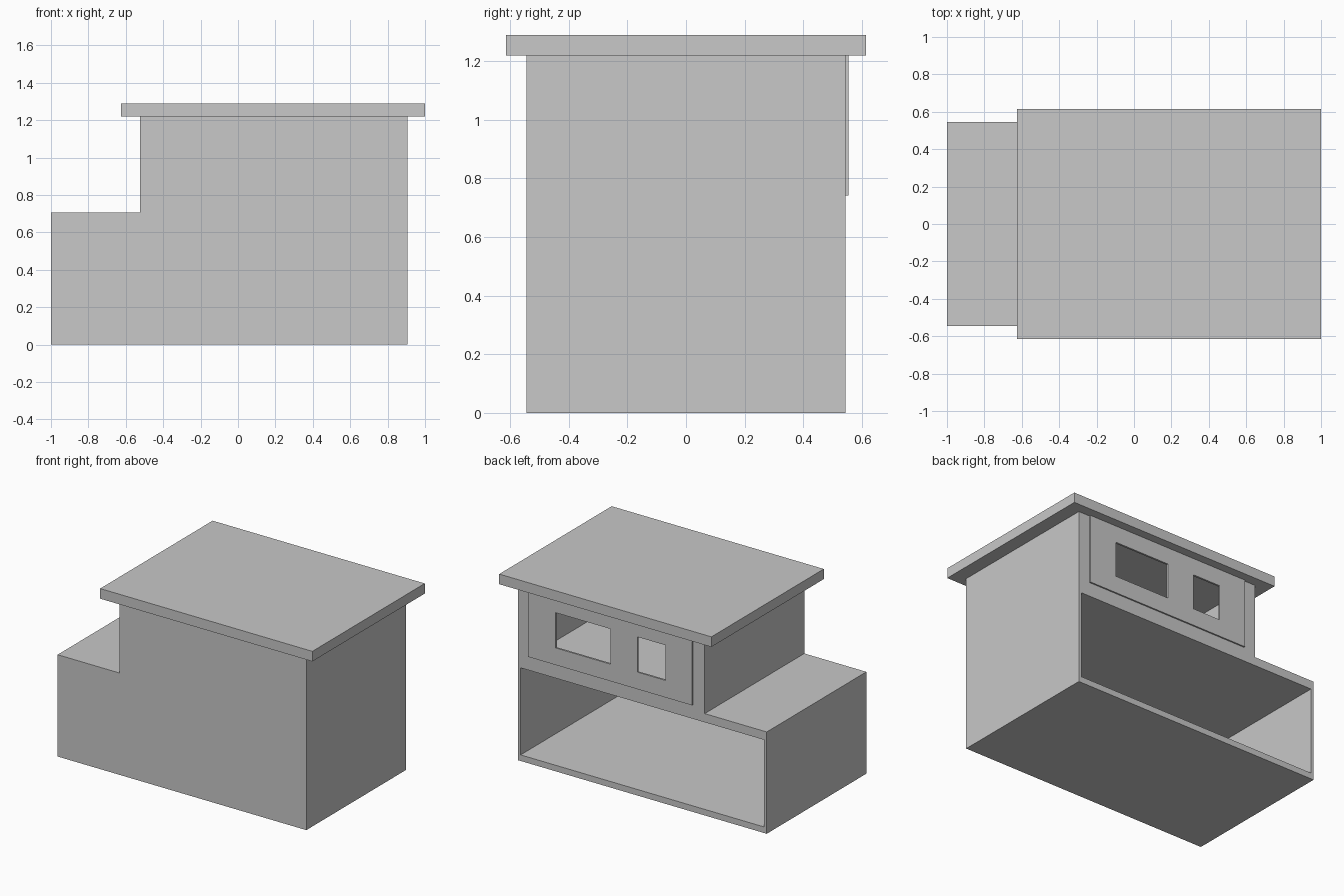
import bpy
import bmesh

default = bpy.data.objects.get("Cube")
if default:
    bpy.data.objects.remove(default, do_unlink=True)

grey = bpy.data.materials.new("light_grey")
grey.use_nodes = True
colour = (0.58, 0.58, 0.58, 1)
grey.diffuse_color = colour
grey.node_tree.nodes["Principled BSDF"].inputs["Base Color"].default_value = colour


def prism(name, outline, y0, y1):
    """Extrude an x-z outline along y."""
    bm = bmesh.new()
    face = bm.faces.new([bm.verts.new((x, y0, z)) for x, z in outline])
    result = bmesh.ops.extrude_face_region(bm, geom=[face])
    moved = [v for v in result["geom"] if isinstance(v, bmesh.types.BMVert)]
    bmesh.ops.translate(bm, verts=moved, vec=(0, y1 - y0, 0))
    bmesh.ops.recalc_face_normals(bm, faces=bm.faces)
    mesh = bpy.data.meshes.new(name)
    bm.to_mesh(mesh)
    bm.free()
    mesh.materials.append(grey)
    obj = bpy.data.objects.new(name, mesh)
    bpy.context.collection.objects.link(obj)
    return obj


def box(name, x0, x1, y0, y1, z0, z1):
    return prism(name, [(x0, z0), (x1, z0), (x1, z1), (x0, z1)], y0, y1)


def cut(obj, *bounds):
    """Remove a box-shaped volume from the object."""
    cutter = box("cutter", *bounds)
    cutter.hide_render = True
    mod = obj.modifiers.new("cut", "BOOLEAN")
    mod.operation = "DIFFERENCE"
    mod.solver = "EXACT"
    mod.object = cutter
    bpy.context.view_layer.objects.active = obj
    bpy.ops.object.modifier_apply(modifier=mod.name)
    bpy.data.objects.remove(cutter, do_unlink=True)


left, right, step = 0.905, -1.0, -0.525
depth, ledge, eaves, wall = 0.545, 0.705, 1.22, 0.02

# Stepped building shell
shell = prism("building_shell", [(right, 0), (left, 0), (left, eaves),
                                 (step, eaves), (step, ledge), (right, ledge)],
              -depth, depth)
# Lower room, open at the back
cut(shell, right + wall, left - wall, wall - depth, 0.7, 0.042, 0.645)
# Upper room, closed above by the roof
cut(shell, step + wall, left - wall, wall - depth, depth - wall, 0.685, 1.4)
# Opening behind the window panel
cut(shell, -0.435, 0.82, 0.4, 0.7, 0.742, 1.4)

# Window panel with a wide and a narrow window
panel = box("window_panel", -0.435, 0.82, depth - 0.003, depth + 0.01, 0.742, eaves)
for x0, x1 in ((0.19, 0.61), (-0.23, -0.017)):
    cut(panel, x0, x1, 0.4, 0.7, 0.86, 1.104)

# Overhanging flat roof
box("flat_roof", -0.625, 1.0, -0.615, 0.615, eaves, 1.29)
